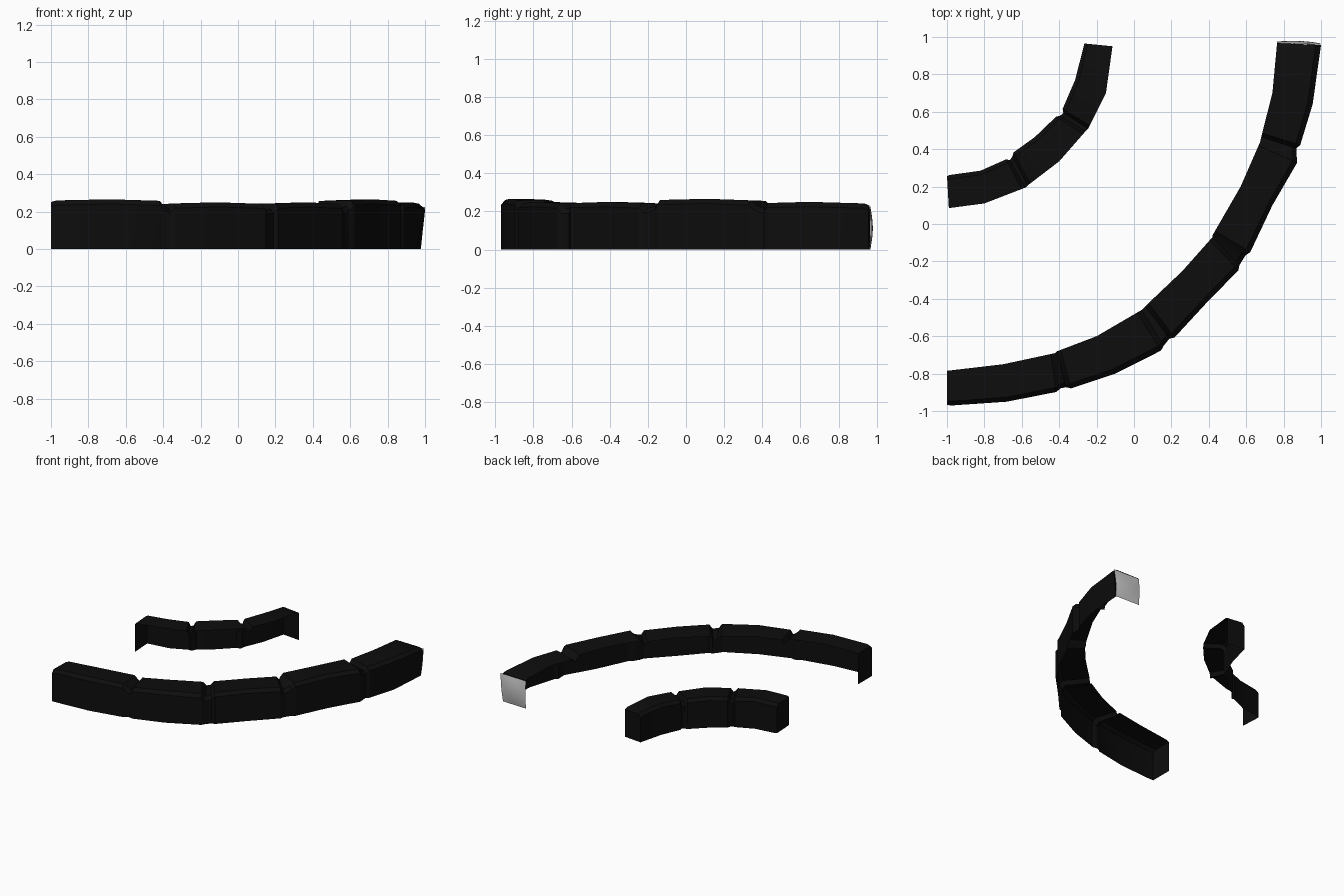
import bpy, bmesh
from mathutils import Vector

old = bpy.data.objects.get("Cube")
if old:
    bpy.data.objects.remove(old, do_unlink=True)


def material(name, value):
    m = bpy.data.materials.new(name)
    m.use_nodes = True
    m.diffuse_color = (value, value, value, 1)
    bsdf = next(n for n in m.node_tree.nodes if n.type == 'BSDF_PRINCIPLED')
    bsdf.inputs["Base Color"].default_value = (value, value, value, 1)
    bsdf.inputs["Roughness"].default_value = 0.9
    return m


BLACK = material("black stone", 0.004)
GREY = material("light grey", 0.55)


def finish(name, bm, mat):
    bmesh.ops.recalc_face_normals(bm, faces=bm.faces)
    mesh = bpy.data.meshes.new(name)
    bm.to_mesh(mesh)
    bm.free()
    mesh.materials.append(mat)
    ob = bpy.data.objects.new(name, mesh)
    bpy.context.collection.objects.link(ob)
    bpy.ops.object.select_all(action='DESELECT')
    ob.select_set(True)
    bpy.context.view_layer.objects.active = ob
    bpy.ops.object.shade_smooth_by_angle(angle=0.5)
    return ob


def ring(bm, wall, edge, top, inset=0.0, lean=0.0):
    """Half shell section: foot, wall top, bevel, then the open edge."""
    w, e = Vector((*wall, 0)), Vector((*edge, 0))
    w = w.lerp(e, inset)
    up = Vector((0, 0, 1))
    pts = [w.lerp(e, lean), w + up * (top - 0.025),
           w.lerp(e, 0.12) + up * top, e + up * (top - 0.003)]
    return [bm.verts.new(p) for p in pts]


def curb(name, blocks, cap_last=True, last_lean=0.0):
    """Row of blocks; each is (height, wall points, open edge points)."""
    bm = bmesh.new()
    rings = []
    for i, (h, wall, edge) in enumerate(blocks):
        w = [Vector(p) for p in wall]
        e = [Vector(p) for p in edge]
        first, last = i == 0, i == len(blocks) - 1
        lean = last_lean if last else 0
        drop = (0.015 if first else 0.035, 0.02 if last else 0.035)
        pinch = (0.02 if first else 0.07, 0 if last else 0.07)
        rings += [
            ring(bm, w[0], e[0], h - drop[0], pinch[0]),
            ring(bm, w[0].lerp(w[1], 0.09), e[0].lerp(e[1], 0.09), h - 0.006),
            ring(bm, w[1], e[1], h),
            ring(bm, w[2].lerp(w[1], 0.09), e[2].lerp(e[1], 0.09), h - 0.008, 0, lean * 0.9),
            ring(bm, w[2], e[2], h - drop[1], pinch[1], lean)]
    for a, b in zip(rings, rings[1:]):
        for k in range(len(a) - 1):
            bm.faces.new((a[k], a[k + 1], b[k + 1], b[k]))
    # End caps
    for r in [rings[0]] + ([rings[-1]] if cap_last else []):
        foot = r[-1].co.copy()
        foot.z = 0
        bm.faces.new(r + [bm.verts.new(foot)])
    return finish(name, bm, BLACK)


# Long curb: wall on the convex side
curb("outer_curb", [
    (0.266, [(-1, -.972), (-.68, -.95), (-.39, -.893)], [(-1, -.785), (-.7, -.75), (-.42, -.69)]),
    (0.25, [(-.36, -.887), (-.1, -.8), (.168, -.665)], [(-.41, -.68), (-.2, -.6), (.04, -.46)]),
    (0.25, [(.2, -.625), (.38, -.43), (.575, -.23)], [(.06, -.44), (.26, -.25), (.42, -.07)]),
    (0.266, [(.61, -.175), (.74, .1), (.885, .35)], [(.42, -.06), (.57, .2), (.675, .44)]),
    (0.25, [(.882, .4), (.955, .64), (1, .957)], [(.68, .465), (.74, .7), (.765, .967)]),
], cap_last=False, last_lean=0.1)

# Short curb: wall on the concave side
curb("inner_curb", [
    (0.245, [(-1, .26), (-.82, .285), (-.67, .352)], [(-.99, .085), (-.8, .11), (-.58, .195)]),
    (0.245, [(-.655, .375), (-.53, .465), (-.405, .585)], [(-.57, .205), (-.4, .335), (-.26, .495)]),
    (0.245, [(-.388, .6), (-.315, .77), (-.265, .965)], [(-.245, .51), (-.15, .7), (-.115, .95)]),
])

# Gently bulged plate closing the far end of the long curb
bm = bmesh.new()
n = 8
grid = []
for i in range(n + 1):
    u = i / n
    row = []
    for j in range(n + 1):
        v = j / n
        x = 0.765 + u * (0.213 + 0.022 * v)
        bulge = 0.016 * (1 - (2 * v - 1) ** 2) * (0.5 + 2 * u * (1 - u))
        row.append(bm.verts.new((x, 0.967 - 0.008 * u + bulge, 0.225 * v)))
    grid.append(row)
for a, b in zip(grid, grid[1:]):
    for j in range(n):
        bm.faces.new((a[j], b[j], b[j + 1], a[j + 1]))
finish("end_plate", bm, GREY)
